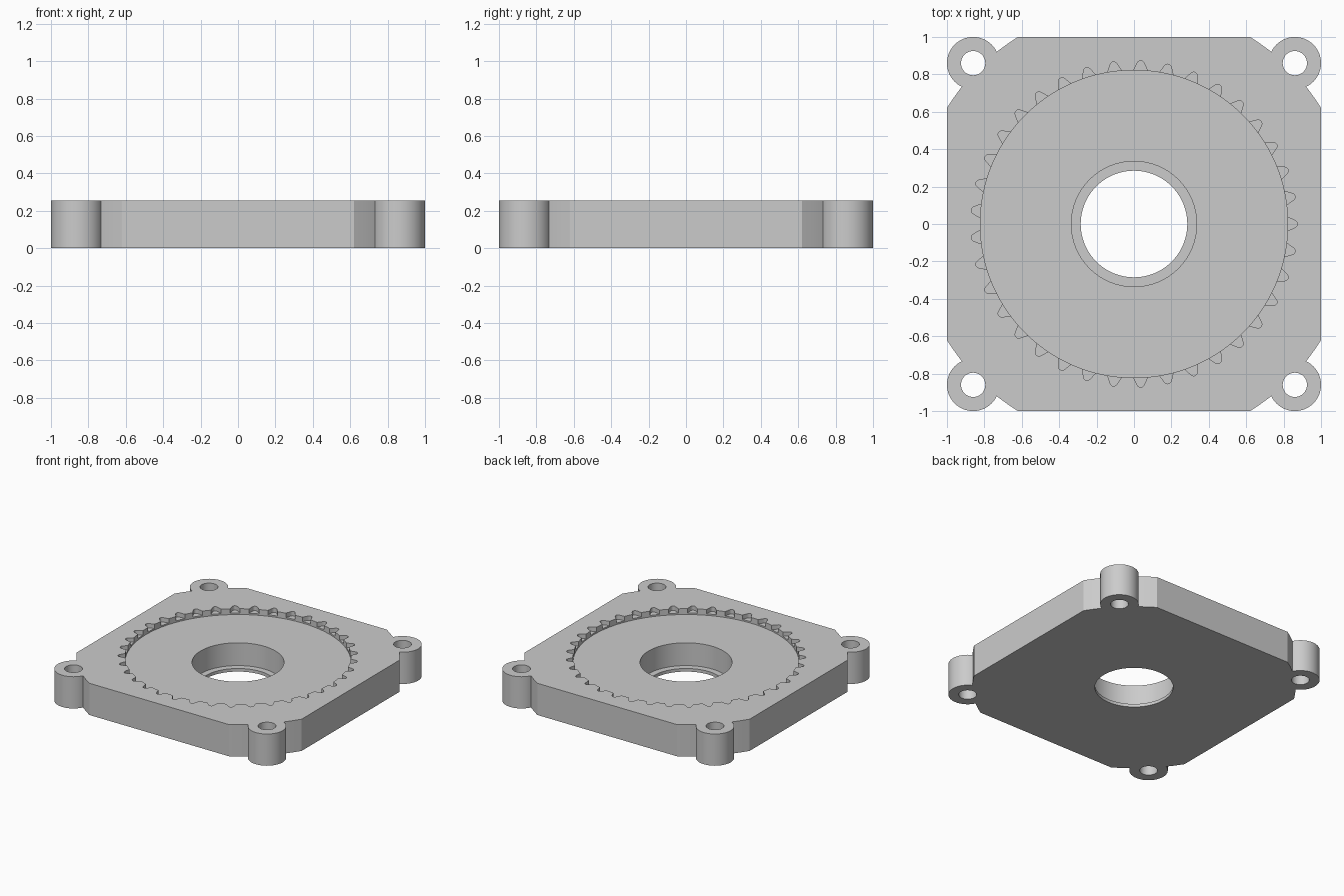
import bpy, bmesh
from math import sin, cos, pi, acos
from mathutils import Matrix

cube = bpy.data.objects.get("Cube")
if cube:
    bpy.data.objects.remove(cube, do_unlink=True)

HEIGHT = 0.255
FLOOR = 0.208        # floor of the round recess
SLOT_FLOOR = 0.22    # floor of the tooth slots
LEDGE = 0.025        # retaining lip at the bottom of the bore
LUG = 0.86           # lug centre in x and y
TEETH = 37

grey = bpy.data.materials.new("light grey")
grey.use_nodes = True
colour = (0.6, 0.6, 0.6, 1)
grey.diffuse_color = colour
grey.node_tree.nodes["Principled BSDF"].inputs["Base Color"].default_value = colour


def prisms(name, outlines, z0, z1):
    """Object made of closed vertical prisms, one for each outline."""
    bm = bmesh.new()
    for outline in outlines:
        face = bm.faces.new([bm.verts.new((x, y, z0)) for x, y in outline])
        ext = bmesh.ops.extrude_face_region(bm, geom=[face], use_keep_orig=True)
        verts = [v for v in ext["geom"] if isinstance(v, bmesh.types.BMVert)]
        bmesh.ops.translate(bm, verts=verts, vec=(0, 0, z1 - z0))
    bmesh.ops.recalc_face_normals(bm, faces=bm.faces)
    mesh = bpy.data.meshes.new(name)
    bm.to_mesh(mesh)
    bm.free()
    mesh.materials.append(grey)
    obj = bpy.data.objects.new(name, mesh)
    bpy.context.collection.objects.link(obj)
    return obj


def circle(r, n, cx=0, cy=0):
    return [(cx + r * cos(2 * pi * i / n), cy + r * sin(2 * pi * i / n)) for i in range(n)]


def combine(target, tool, operation):
    """Apply a boolean and remove the tool object."""
    mod = target.modifiers.new(operation, 'BOOLEAN')
    mod.operation = operation
    mod.solver = 'EXACT'
    mod.object = tool
    bpy.context.view_layer.objects.active = target
    bpy.ops.object.modifier_apply(modifier=mod.name)
    bpy.data.objects.remove(tool, do_unlink=True)


# Square plate with its corners rounded by one large circle
R = 1.177
start = acos(1 / R)
sweep = pi / 2 - 2 * start
outline = [(R * cos(q * pi / 2 + start + sweep * i / 8),
            R * sin(q * pi / 2 + start + sweep * i / 8))
           for q in range(4) for i in range(9)]
housing = prisms("gear_housing_plate", [outline], 0, HEIGHT)

# Corner lugs and their bolt holes
corners = [(sx * LUG, sy * LUG) for sx in (-1, 1) for sy in (-1, 1)]
combine(housing, prisms("lugs", [circle(0.14, 64, *c) for c in corners], 0, HEIGHT), 'UNION')
combine(housing, prisms("bolt_holes", [circle(0.065, 40, *c) for c in corners], -0.1, 0.4), 'DIFFERENCE')

# Round recess, bore and the smaller opening below it
combine(housing, prisms("recess", [circle(0.822, 148)], FLOOR, 0.4), 'DIFFERENCE')
combine(housing, prisms("bore", [circle(0.335, 96)], LEDGE, 0.4), 'DIFFERENCE')
combine(housing, prisms("opening", [circle(0.285, 96)], -0.1, 0.4), 'DIFFERENCE')

# Ring of tooth slots with rounded tips
half = [(0.80, 0.042), (0.822, 0.037), (0.858, 0.02), (0.868, 0.014), (0.873, 0.005)]
tooth = [(x, -y) for x, y in half] + half[::-1]
slots = []
for i in range(TEETH):
    a = 2 * pi * i / TEETH
    slots.append([(x * cos(a) - y * sin(a), x * sin(a) + y * cos(a)) for x, y in tooth])
combine(housing, prisms("tooth_slots", slots, SLOT_FLOOR, 0.4), 'DIFFERENCE')

# Smooth round walls, sharp edges
bpy.ops.object.select_all(action='DESELECT')
housing.select_set(True)
bpy.context.view_layer.objects.active = housing
bpy.ops.object.shade_smooth_by_angle(angle=pi / 6)
